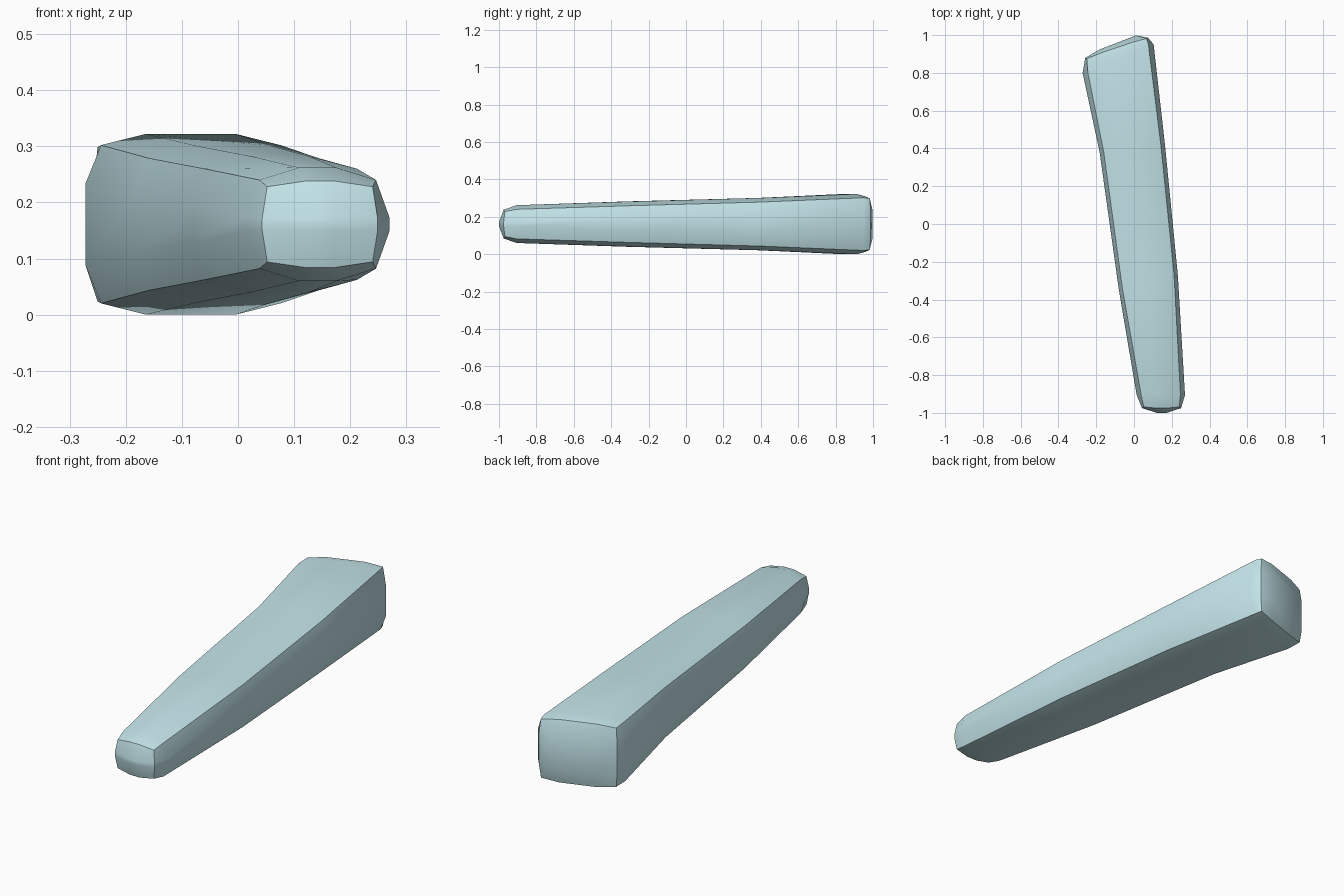
import bpy, bmesh
from mathutils import Vector

if "Cube" in bpy.data.objects:
    bpy.data.objects.remove(bpy.data.objects["Cube"])

ZC = 0.161  # mid height

# Stations, front to back: left (x, y), right (x, y), half height at edges,
# side bulge, top bulge, mid fraction across width, mid half height, end bulge
STATIONS = [
    ((0.052, -0.968), (0.240, -0.968), 0.067, 0.009, 0.010, 0.36, 0.010, -0.007),
    ((0.038, -0.905), (0.246, -0.905), 0.079, 0.024, 0.022, 0.34, 0.012, 0),
    ((-0.060, -0.35), (0.212, -0.27), 0.099, 0.020, 0.022, 0.31, 0.032, 0),
    ((-0.160, 0.38), (0.143, 0.41), 0.118, 0.022, 0.022, 0.28, 0.055, 0),
    ((-0.244, 0.80), (0.076, 0.95), 0.141, 0.028, 0.020, 0.25, 0.072, 0),
    ((-0.250, 0.875), (0.066, 0.982), 0.138, 0.008, 0.010, 0.25, 0.072, 0.005),
]


def ring(left, right, h, side, top, f, hm, end):
    """Twelve-point section: four corners, two bulged points per side."""
    a, b = Vector((*left, 0)), Vector((*right, 0))
    p, q = a.lerp(b, f), a.lerp(b, 1 - f)
    y = Vector((0, end, 0))
    s = Vector((side, 0, 0))

    def at(v, z):
        return (v.x, v.y, ZC + z)
    return [at(a, -h), at(p + y, -h - top), at(q + y, -h - top), at(b, -h),
            at(b + s + y, -hm), at(b + s + y, hm), at(b, h),
            at(q + y, h + top), at(p + y, h + top), at(a, h),
            at(a - s + y, hm), at(a - s + y, -hm)]


bm = bmesh.new()
rings = [[bm.verts.new(co) for co in ring(*s)] for s in STATIONS]

# Long sides
for r0, r1 in zip(rings, rings[1:]):
    for i in range(12):
        j = (i + 1) % 12
        bm.faces.new((r0[i], r0[j], r1[j], r1[i]))


def cap(r, left, right, hm):
    """Slightly domed 3 x 3 end cap."""
    c = [bm.verts.new((x, y, ZC + z)) for (x, y), z in
         ((left, -hm), (right, -hm), (right, hm), (left, hm))]
    for k in range(4):
        n = 3 * k
        bm.faces.new((r[n], r[n + 1], c[k], r[n - 1]))
        bm.faces.new((r[n + 1], r[n + 2], c[(k + 1) % 4], c[k]))
    bm.faces.new(c)


cap(rings[0], (0.122, -1.0), (0.172, -1.0), 0.010)
cap(rings[-1], (-0.180, 0.925), (0.010, 0.998), 0.072)
bmesh.ops.recalc_face_normals(bm, faces=bm.faces[:])

mesh = bpy.data.meshes.new("tapered_bar")
bm.to_mesh(mesh)
bm.free()
bar = bpy.data.objects.new("tapered_bar", mesh)
bpy.context.collection.objects.link(bar)

# Pale blue material
mat = bpy.data.materials.new("pale_blue")
mat.diffuse_color = (0.55, 0.78, 0.82, 1)
mat.use_nodes = True
mat.node_tree.nodes["Principled BSDF"].inputs["Base Color"].default_value = mat.diffuse_color
mesh.materials.append(mat)

# Smooth faces, sharp box edges
mesh.shade_smooth()
corners = {n + 12 * r for r in range(len(STATIONS)) for n in (0, 3, 6, 9)}
last = 12 * (len(STATIONS) - 1)
for e in mesh.edges:
    a, b = sorted(e.vertices)
    along = a in corners and b in corners
    at_end = b < 12 or (last <= a and b < last + 12)
    e.use_edge_sharp = along or at_end
